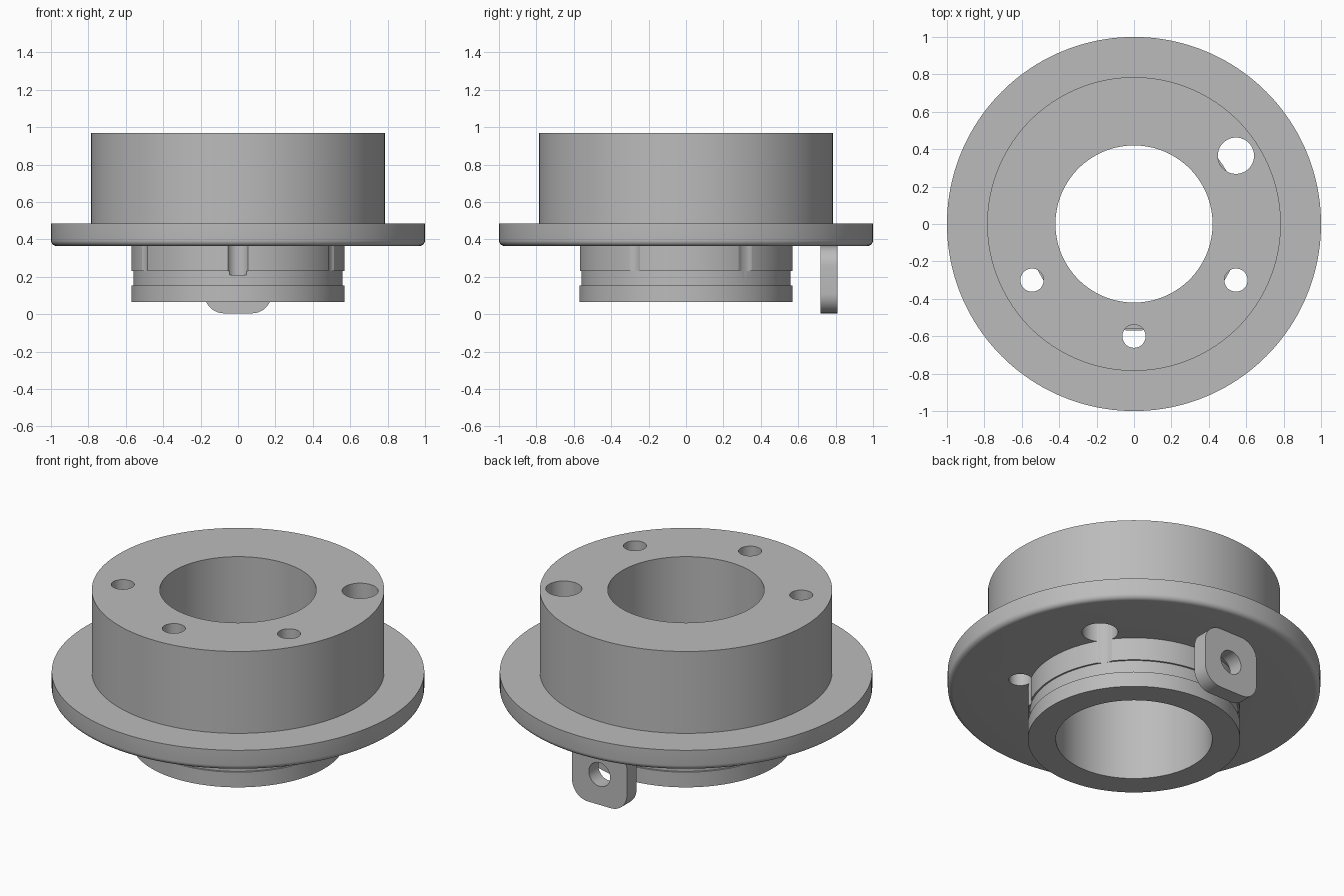
import bpy, bmesh, math

cube = bpy.data.objects.get("Cube")
if cube:
    bpy.data.objects.remove(cube, do_unlink=True)

grey = bpy.data.materials.new("plain grey")
grey.use_nodes = True
grey.diffuse_color = (0.5, 0.5, 0.5, 1)
grey.node_tree.nodes["Principled BSDF"].inputs["Base Color"].default_value = (0.5, 0.5, 0.5, 1)


def make_object(name, bm):
    bmesh.ops.recalc_face_normals(bm, faces=bm.faces)
    mesh = bpy.data.meshes.new(name)
    bm.to_mesh(mesh)
    bm.free()
    mesh.materials.append(grey)
    obj = bpy.data.objects.new(name, mesh)
    bpy.context.collection.objects.link(obj)
    return obj


def lathe(name, profile, steps=160):
    """Spin a closed (radius, height) outline around the z axis."""
    bm = bmesh.new()
    rings = []
    for i in range(steps):
        a = 2 * math.pi * i / steps
        rings.append([bm.verts.new((r * math.cos(a), r * math.sin(a), z)) for r, z in profile])
    n = len(profile)
    for i in range(steps):
        here, there = rings[i], rings[(i + 1) % steps]
        for j in range(n):
            k = (j + 1) % n
            bm.faces.new((here[j], there[j], there[k], here[k]))
    return make_object(name, bm)


def prism(name, outline, direction):
    """Extrude a closed outline of 3D points along a direction."""
    bm = bmesh.new()
    face = bm.faces.new([bm.verts.new(p) for p in outline])
    new = bmesh.ops.extrude_face_region(bm, geom=[face], use_keep_orig=True)["geom"]
    bmesh.ops.translate(bm, vec=direction, verts=[g for g in new if isinstance(g, bmesh.types.BMVert)])
    return make_object(name, bm)


def circle(cx, cy, r, steps=48):
    return [(cx + r * math.cos(2 * math.pi * i / steps),
             cy + r * math.sin(2 * math.pi * i / steps)) for i in range(steps)]


def cut(obj, cutters):
    bpy.context.view_layer.objects.active = obj
    for c in cutters:
        mod = obj.modifiers.new("hole", 'BOOLEAN')
        mod.operation = 'DIFFERENCE'
        mod.solver = 'EXACT'
        mod.object = c
        bpy.ops.object.modifier_apply(modifier=mod.name)
        bpy.data.objects.remove(c, do_unlink=True)


def smooth(obj):
    bpy.ops.object.select_all(action='DESELECT')
    obj.select_set(True)
    bpy.context.view_layer.objects.active = obj
    bpy.ops.object.shade_smooth_by_angle(angle=math.radians(30))


# Turned body: bored drum, wide flange with rounded lower rim, grooved spigot
EDGE = 0.03
rim = [(1 - EDGE + EDGE * math.sin(a), 0.365 + EDGE - EDGE * math.cos(a))
       for a in (math.pi / 2 * i / 6 for i in range(7))]
profile = ([(0.42, 0.065), (0.57, 0.065), (0.57, 0.155), (0.56, 0.155),
            (0.56, 0.23), (0.57, 0.23), (0.57, 0.365)]
           + rim + [(1.0, 0.485), (0.785, 0.485), (0.785, 0.97), (0.42, 0.97)])
body = lathe("flanged_body", profile)

# Vertical holes that also nick the side of the spigot
holes = [(0.545, 0.365, 0.097), (0.545, -0.3, 0.062), (-0.545, -0.3, 0.062), (0, -0.6, 0.062)]
cut(body, [prism("hole_cutter", [(x, y, 0.21) for x, y in circle(hx, hy, r)], (0, 0, 1))
           for hx, hy, r in holes])
smooth(body)

# Rounded square lug with an eye, hanging under the back of the flange
HALF, ROUND, MID = 0.18, 0.105, 0.185
lug_outline = []
for quarter, (sx, sz) in enumerate([(1, 1), (-1, 1), (-1, -1), (1, -1)]):
    for i in range(11):
        a = math.pi / 2 * (quarter + i / 10)
        lug_outline.append((sx * (HALF - ROUND) + ROUND * math.cos(a), 0.72,
                            MID + sz * (HALF - ROUND) + ROUND * math.sin(a)))
lug = prism("back_lug", lug_outline, (0, 0.09, 0))
cut(lug, [prism("eye_cutter", [(x, 0.6, z) for x, z in circle(0, MID, 0.07)], (0, 0.4, 0))])
smooth(lug)
